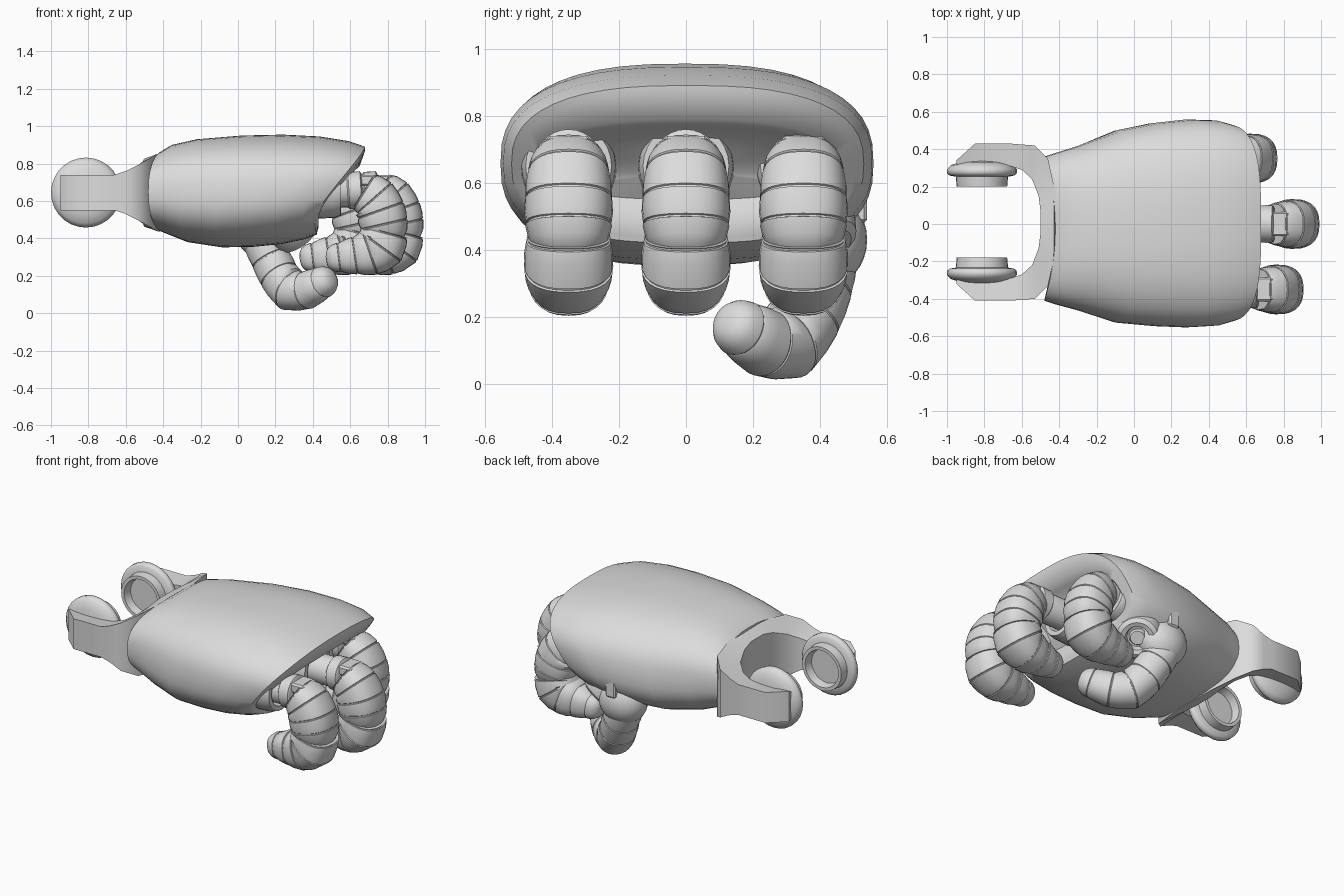
import bpy, bmesh, math
from mathutils import Vector

cube = bpy.data.objects.get("Cube")
if cube:
    bpy.data.objects.remove(cube)

grey = bpy.data.materials.new("plain_grey")
grey.use_nodes = True
grey.diffuse_color = (0.72, 0.72, 0.72, 1)
grey.node_tree.nodes["Principled BSDF"].inputs["Base Color"].default_value = (0.72, 0.72, 0.72, 1)


def finish(name, bm, angle=35):
    bmesh.ops.recalc_face_normals(bm, faces=bm.faces)
    mesh = bpy.data.meshes.new(name)
    bm.to_mesh(mesh)
    bm.free()
    mesh.materials.append(grey)
    ob = bpy.data.objects.new(name, mesh)
    bpy.context.collection.objects.link(ob)
    bpy.ops.object.select_all(action='DESELECT')
    ob.select_set(True)
    bpy.context.view_layer.objects.active = ob
    bpy.ops.object.shade_smooth_by_angle(angle=math.radians(angle))


def loft(bm, rings):
    """Skin a list of point rings and close both ends."""
    loops = [[bm.verts.new(p) for p in ring] for ring in rings]
    n = len(loops[0])
    for a, b in zip(loops, loops[1:]):
        for i in range(n):
            j = (i + 1) % n
            bm.faces.new((a[i], a[j], b[j], b[i]))
    bm.faces.new(loops[0])
    bm.faces.new(loops[-1])


def power(v, e):
    return math.copysign(abs(v) ** e, v)


def ring(centre, axis, radius, square=1.0, sides=28):
    """A ring around an axis; square below 1 flattens its sides."""
    q = Vector(axis).to_track_quat('Z', 'Y')
    angles = [math.tau * i / sides for i in range(sides)]
    return [Vector(centre) + q @ Vector((radius * power(math.cos(a), square),
                                         radius * power(math.sin(a), square), 0)) for a in angles]


def lathe(bm, p0, p1, profile):
    """Turn a profile of (fraction along the axis, radius) pairs."""
    p0, p1 = Vector(p0), Vector(p1)
    loft(bm, [ring(p0.lerp(p1, t), p1 - p0, r) for t, r in profile])


def banded_tube(bm, path, square):
    """A bent tube of armour bands with a groove at each joint and a domed far end."""
    pts = [Vector(p) for p, r in path]
    rings = []
    for i, (p, r) in enumerate(path):
        axis = (pts[min(i + 1, len(pts) - 1)] - pts[max(i - 1, 0)]).normalized()
        if i:
            mid_axis = pts[i] - pts[i - 1]
            rings.append(ring((pts[i] + pts[i - 1]) / 2, mid_axis, (r + path[i - 1][1]) * .515, square))
        for offset, scale in ((-.006, 1), (-.003, .965), (.002, .965), (.004, 1.01)):
            rings.append(ring(pts[i] + axis * offset, axis, r * scale, square))
    for offset, scale in ((.4, .92), (.7, .72), (.85, .45), (.9, .15)):
        rings.append(ring(pts[-1] + axis * offset * r, axis, r * scale, square))
    loft(bm, rings)


def box(bm, centre, size):
    verts = bmesh.ops.create_cube(bm, size=1)["verts"]
    for v in verts:
        v.co = Vector(centre) + v.co * Vector(size)
    bmesh.ops.bevel(bm, geom=list({e for v in verts for e in v.link_edges}), offset=0.01,
                    segments=1, affect='EDGES')


# Hand shell: rounded sections between a curved wrist rim and an overhanging knuckle rim
def section(u, width, side, top, bottom, shift=0.0):
    points = []
    mid, half = (top + bottom) / 2, (top - bottom) / 2
    for i in range(48):
        a = math.tau * i / 48
        cy = power(math.cos(a), .78)
        y, z = side + width * cy, mid + half * power(math.sin(a), .78)
        t = min(max((z - .4) / .49, 0), 1)
        back = -.42 - .06 * cy * cy
        front = .42 + .26 * t * t * (3 - 2 * t) - .05 * abs(y / .5) ** 3
        points.append((back + (front - back) * u + shift, y, z))
    return points


bm = bmesh.new()
loft(bm, [section(*s) for s in (
    (0, .385, -.025, .86, .44), (.06, .405, -.025, .90, .42), (.18, .44, -.022, .93, .38),
    (.4, .515, -.013, .95, .352), (.6, .543, -.003, .955, .355), (.78, .556, .003, .945, .37),
    (.92, .55, .005, .92, .395), (1, .525, .005, .89, .42),
    (1, .50, .005, .865, .435), (1, .46, .005, .79, .46), (1, .44, .005, .765, .51, -.03),
    (1, .40, .005, .73, .55, -.07), (1, .05, .005, .66, .62, -.07))])
finish("hand_shell", bm, 45)

# Wrist fork: a horseshoe with a flared root and two flat arms
half_fork = [(-.95, .33, -.95, .305, .095), (-.85, .42, -.85, .305, .095), (-.66, .42, -.66, .30, .095),
             (-.60, .415, -.60, .28, .115), (-.53, .41, -.545, .23, .15), (-.46, .34, -.51, .14, .19),
             (-.42, .16, -.50, .06, .21)]
stations = [(x, o + .01, ix, i + .01, h) for x, o, ix, i, h in half_fork]
stations += [(x, .01 - o, ix, .01 - i, h) for x, o, ix, i, h in reversed(half_fork)]
bm = bmesh.new()
loft(bm, [[(x, o, .645 + h), (ix, i, .645 + h * .87), (ix, i, .645 - h * .87), (x, o, .645 - h)]
          for x, o, ix, i, h in stations])
finish("wrist_fork", bm, 45)

# Wrist hinge discs with a recessed boss facing inward
for side, label in ((1, "back"), (-1, "front")):
    bm = bmesh.new()
    cx, cz = -.813, .645
    lathe(bm, (cx, side * .19 + .01, cz), (cx, side * .33 + .01, cz),
          [(.35, .05), (.35, .105), (0, .115), (0, .135), (.38, .14), (.42, .172),
           (.5, .186), (.66, .187), (.82, .165), (.93, .12), (1, .06)])
    finish("hinge_disc_" + label, bm, 50)

# Three curled fingers, each with a socket, a base tube, armour bands and a knuckle block
upper = [(.68, .65, .107), (.735, .615, .122), (.768, .55, .129), (.785, .475, .128)]
lower = [(.788, .43, .125), (.768, .355, .132), (.71, .322, .12), (.63, .308, .10), (.545, .298, .078)]
for label, y, dx in (("front", -.35, -.005), ("middle", 0, .08), ("back", .35, -.145)):
    bm = bmesh.new()
    lathe(bm, (.36, y, .65), (.62 + dx, y, .655), [(0, .087), (.95, .087), (1, .08)])
    lathe(bm, (.59 + dx, y, .655), (.67 + dx, y, .66), [(0, .09), (.1, .1), (.9, .1), (1, .085)])
    for part in (upper, lower):
        banded_tube(bm, [((x + dx, y, z), r) for x, z, r in part], .82)
    box(bm, (.70 + dx, y, .71), (.09, .13, .06))
    finish("finger_" + label, bm)
    bm = bmesh.new()
    lathe(bm, (.32, y, .65), (.55 + min(dx, 0) * .5, y, .65),
          [(0, .15), (.85, .14), (1, .128), (1, .1), (.8, .09)])
    finish("finger_socket_" + label, bm)

# Thumb: swings down from the back edge, then turns forward under the palm
bm = bmesh.new()
banded_tube(bm, [((.13, .41, .38), .10), ((.175, .39, .29), .104), ((.22, .355, .20), .106),
                 ((.28, .30, .12), .108), ((.365, .235, .122), .10), ((.45, .165, .165), .085)], .95)
finish("thumb", bm)

# Rounded thumb root with its raised guard plate
bm = bmesh.new()
bmesh.ops.create_uvsphere(bm, u_segments=28, v_segments=16, radius=1)
for v in bm.verts:
    v.co = Vector((.14 + v.co.x * .15, .42 + v.co.y * .12, .43 + v.co.z * .14))
finish("thumb_root", bm)
bm = bmesh.new()
box(bm, (.15, .52, .55), (.07, .04, .14))
finish("thumb_guard", bm)

# Round cup with a button, set beside the thumb root
bm = bmesh.new()
lathe(bm, (.25, .34, .50), (.32, .41, .395),
      [(0, .14), (.6, .14), (.9, .12), (1, .095), (.95, .07), (.7, .06), (.7, .05), (.9, .04), (.9, .01)])
finish("thumb_cup", bm)
